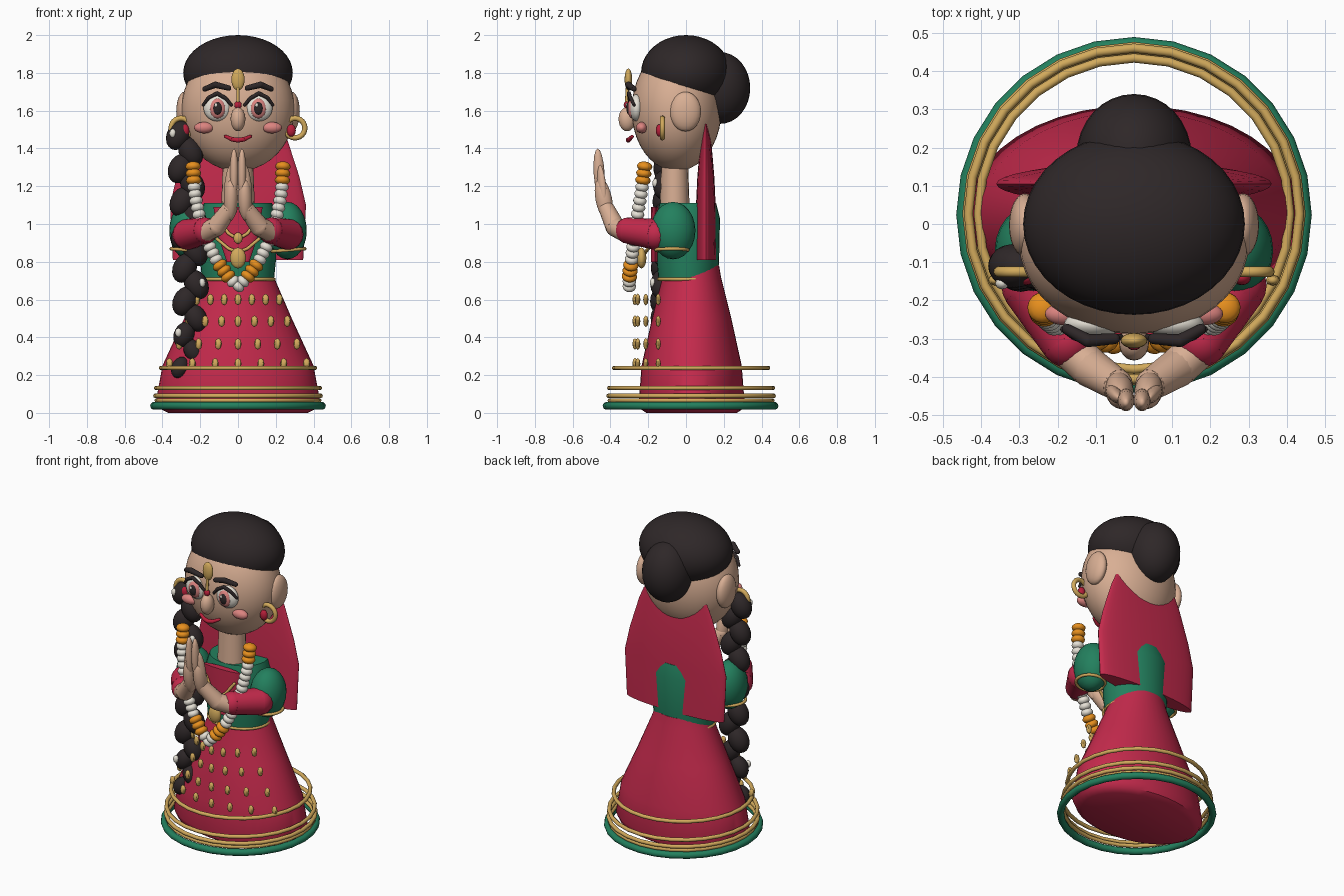
import bpy, bmesh, math
from mathutils import Vector, Matrix

if "Cube" in bpy.data.objects:
    bpy.data.objects.remove(bpy.data.objects["Cube"])


def colour(name, hexa):
    m = bpy.data.materials.new(name)
    rgb = [int(hexa[i:i + 2], 16) / 255 for i in (0, 2, 4)]
    m.diffuse_color = [c / 12.92 if c < 0.04 else ((c + 0.055) / 1.055) ** 2.4 for c in rgb] + [1]
    m.use_nodes = True
    m.node_tree.nodes["Principled BSDF"].inputs["Base Color"].default_value = m.diffuse_color
    return m


SKIN = colour("skin", "D9AF94")
HAIR = colour("dark hair", "2E2728")
RED = colour("crimson cloth", "C42A4C")
GREEN = colour("green cloth", "23805E")
GOLD = colour("gold", "D2AA5C")
WHITE = colour("ivory", "E6E1D6")
ORANGE = colour("orange", "E8901E")
PINK = colour("rose pink", "DC8480")
LIP = colour("lip red", "B81F3A")


def finish(name, bm, mat, angle=40):
    bmesh.ops.recalc_face_normals(bm, faces=bm.faces)
    me = bpy.data.meshes.new(name)
    bm.to_mesh(me)
    bm.free()
    me.materials.append(mat)
    me.polygons.foreach_set("use_smooth", [True] * len(me.polygons))
    me.set_sharp_from_angle(angle=math.radians(angle))
    ob = bpy.data.objects.new(name, me)
    bpy.context.collection.objects.link(ob)
    return ob


def blobs(name, mat, items, seg=24):
    """One object made of ellipsoids: (centre, radii, optional axis for local z)."""
    bm = bmesh.new()
    for it in items:
        m = Matrix.Translation(it[0])
        if len(it) > 2:
            m = m @ Vector(it[2]).to_track_quat('Z', 'Y').to_matrix().to_4x4()
        m = m @ Matrix.Diagonal((*it[1], 1))
        bmesh.ops.create_uvsphere(bm, u_segments=seg, v_segments=seg // 2, radius=1, matrix=m)
    return finish(name, bm, mat)


def both(c, r, axis=None):
    """The same ellipsoid on both sides of x = 0."""
    out = []
    for s in (-1, 1):
        it = [(s * c[0], c[1], c[2]), r]
        if axis:
            it.append((s * axis[0], axis[1], axis[2]))
        out.append(it)
    return out


def rods(name, mat, paths, seg=12):
    """Round rods through points (x, y, z, radius) with ball joints."""
    bm = bmesh.new()
    for path in paths:
        for p in path:
            bmesh.ops.create_uvsphere(bm, u_segments=seg, v_segments=8, radius=p[3],
                                      matrix=Matrix.Translation(p[:3]))
        for a, b in zip(path, path[1:]):
            va, vb = Vector(a[:3]), Vector(b[:3])
            m = Matrix.Translation((va + vb) / 2) @ (vb - va).to_track_quat('Z', 'Y').to_matrix().to_4x4()
            bmesh.ops.create_cone(bm, cap_ends=True, segments=seg, radius1=a[3], radius2=b[3],
                                  depth=(vb - va).length, matrix=m)
    return finish(name, bm, mat)


def mirror(path):
    return [path, [(-p[0], *p[1:]) for p in path]]


def loft(name, mat, levels, cy, n=32):
    """Closed stack of ellipses: (z, x radius, y radius)."""
    bm = bmesh.new()
    rings = [[bm.verts.new((rx * math.cos(2 * math.pi * i / n), cy + ry * math.sin(2 * math.pi * i / n), z))
              for i in range(n)] for z, rx, ry in levels]
    for a, b in zip(rings, rings[1:]):
        for i in range(n):
            bm.faces.new((a[i], a[(i + 1) % n], b[(i + 1) % n], b[i]))
    bm.faces.new(rings[0][::-1])
    bm.faces.new(rings[-1])
    return finish(name, bm, mat)


def ring(name, mat, loc, R, r, rot=(0, 0, 0), scale=(1, 1, 1), seg=28):
    bpy.ops.mesh.primitive_torus_add(location=loc, rotation=rot, major_radius=R, minor_radius=r,
                                     major_segments=seg, minor_segments=10)
    ob = bpy.context.object
    ob.name = name
    ob.scale = scale
    ob.data.materials.append(mat)
    ob.data.polygons.foreach_set("use_smooth", [True] * len(ob.data.polygons))
    return ob


def walk(pts, step):
    """Evenly spaced (point, tangent) along a polyline."""
    pts, out, left = [Vector(p) for p in pts], [], 0.0
    for a, b in zip(pts, pts[1:]):
        d, t = (b - a).length, left
        while t <= d:
            out.append((a.lerp(b, t / d), (b - a).normalized()))
            t += step
        left = t - d
    return out


# Skirt and hem rings
loft("skirt", RED, [(0, .37, .24), (.02, .41, .27), (.06, .435, .28), (.25, .40, .265), (.5, .285, .21),
                    (.72, .19, .155), (.78, .17, .145)], .03, 40)
ring("green_hem_ring", GREEN, (0, .024, .037), .444, .021)
for i, (z, R) in enumerate([(.238, .407), (.132, .433), (.09, .437), (.066, .43)]):
    ring(f"gold_hem_ring_{i + 1}", GOLD, (0, .027, z), R, .012)

# Gold studs on the skirt front
blobs("skirt_studs", GOLD, [((k * dx, -.27 * math.cos(math.radians(19 * k)), z), (.019, .014, .031))
                            for z, dx in ((.60, .073), (.485, .087), (.365, .104), (.26, .121))
                            for k in range(-3, 4)], 8)

# Bodice, neck and veil
loft("bodice", GREEN, [(.70, .19, .155), (.8, .2, .165), (1.03, .205, .17), (1.11, .18, .15)], .01)
ring("waist_trim", GOLD, (0, .012, .708), .19, .009, scale=(1, .83, 1))
loft("neck", SKIN, [(1.05, .09, .08), (1.36, .08, .07)], -.06, 20)
loft("veil", RED, [(.81, .345, .056), (1.1, .36, .052), (1.25, .325, .045), (1.45, .26, .028),
                   (1.53, .225, .014)], .105, 36)
loft("chest_panel", RED, [(.80, .06, .02), (.95, .11, .022), (1.09, .13, .02)], -.165, 16)

# Necklace
rods("necklace_chains", GOLD, mirror([(.10, -.18, 1.02, .009), (.05, -.20, .95, .009), (0, -.21, .92, .009)])
     + mirror([(.11, -.18, .92, .009), (.05, -.20, .87, .009), (0, -.215, .85, .009)]))
blobs("pendants", GOLD, [((0, -.235, .82), (.042, .025, .055)), ((0, -.215, .925), (.024, .018, .03))])

# Sleeves and arms
blobs("puff_sleeves", GREEN, both((.262, -.068, .965), (.102, .118, .152)))
for s, side in ((-1, "left"), (1, "right")):
    ring(f"sleeve_cuff_{side}", GOLD, (s * .268, -.075, .862), .086, .009, (0, s * -.08, 0), seg=24)
rods("forearm_sleeves", RED, mirror([(.265, -.16, .945, .082), (.175, -.305, .965, .070)]), 20)
rods("forearms", SKIN, mirror([(.175, -.32, .955, .052), (.115, -.375, .985, .052), (.045, -.42, 1.08, .042)]), 16)
blobs("palms", SKIN, both((.038, -.435, 1.13), (.037, .044, .115), (-.03, -.2, 1)))
blobs("fingers", SKIN, both((.021, -.460, 1.27), (.023, .029, .13), (0, -.06, 1))
      + both((.050, -.445, 1.20), (.019, .026, .115), (-.1, -.1, 1)), 16)

# Head and hair
blobs("head", SKIN, [((0, -.05, 1.605), (.30, .238, .325))], 40)
blobs("hair_cap", HAIR, [((0, 0, 1.80), (.29, .238, .20))], 40)
blobs("hair_bun", HAIR, [((0, .18, 1.72), (.15, .16, .19))], 32)
blobs("ears", SKIN, both((.285, -.003, 1.595), (.042, .083, .105)))

# Eyes, brows and lashes
blobs("eye_whites", WHITE, both((.108, -.262, 1.615), (.075, .038, .072)))
blobs("irises", PINK, both((.108, -.285, 1.612), (.043, .024, .053)))
blobs("pupils", HAIR, both((.108, -.297, 1.612), (.026, .019, .036)))
blobs("eye_glints", WHITE, [((x, -.314, 1.63), (.009, .006, .011)) for x in (-.117, .099)], 12)
rods("lashes", HAIR, mirror([(.185, -.275, 1.63, .008), (.155, -.295, 1.67, .010), (.11, -.302, 1.692, .011),
                             (.065, -.30, 1.665, .010), (.035, -.295, 1.63, .008)]))
rods("brows", HAIR, mirror([(.175, -.275, 1.715, .014), (.12, -.305, 1.737, .017), (.05, -.30, 1.72, .014)]))

# Nose, cheeks and mouth
blobs("nose", SKIN, [((0, -.312, 1.555), (.039, .045, .064))])
blobs("cheeks", PINK, both((.18, -.235, 1.51), (.053, .03, .03), (0, -.2, 1)))
rods("mouth", LIP, [[(-.065, -.285, 1.463, .009), (-.03, -.30, 1.448, .012), (0, -.306, 1.444, .013),
                     (.03, -.30, 1.448, .012), (.065, -.285, 1.463, .009)]])

# Forehead ornament and earrings
blobs("forehead_ornament", GOLD, [((0, -.305, 1.765), (.035, .02, .058))])
rods("forehead_chain", GOLD, [[(0, -.31, 1.72, .009), (0, -.315, 1.64, .009)]])
blobs("forehead_bead", LIP, [((0, -.315, 1.63), (.02, .015, .02))], 16)
for s, side in ((-1, "left"), (1, "right")):
    ring(f"earring_{side}", GOLD, (s * .302, -.125, 1.508), .052, .014, (math.pi / 2, 0, 0), seg=24)
blobs("earring_drops", LIP, both((.282, -.14, 1.495), (.024, .02, .033)), 16)

# Braid of overlapping lobes with small flowers
strand = walk([(-.285, -.11, 1.47), (-.265, -.12, 1.1), (-.25, -.13, .7), (-.255, -.135, .42),
               (-.28, -.14, .22)], .088)
lobes, flowers = [], []
for i, (p, t) in enumerate(strand):
    s = 1 if i % 2 else -1
    k = 1 - .35 * max(0, i - len(strand) + 5) / 5
    lobes.append((p + Vector((s * .03, 0, 0)), (.058 * k, .062 * k, .082 * k), (s * -.5, 0, 1)))
    if i % 3 == 0 and 0 < p.z - .3:
        flowers.append((p + Vector((s * .06, -.045, .01)), (.018, .016, .024)))
blobs("braid", HAIR, lobes, 20)
blobs("braid_flowers", WHITE, flowers, 12)

# Flower garland hanging in a V
half = walk([(0, -.30, .67), (.05, -.30, .72), (.11, -.29, .80), (.17, -.275, .92), (.21, -.255, 1.06),
             (.232, -.235, 1.18), (.238, -.218, 1.31)], .037)
beads = {"white": [], "orange": []}
for p, t in half:
    key = "orange" if p.z > 1.23 or .705 < p.z < .79 else "white"
    r = .041 if key == "orange" else .036
    for s in ((1, -1) if p.x > .001 else (1,)):
        beads[key].append(((s * p.x, p.y, p.z), (r, r, .026), (s * t.x, t.y, t.z)))
blobs("garland_white", WHITE, beads["white"], 16)
blobs("garland_orange", ORANGE, beads["orange"], 16)
